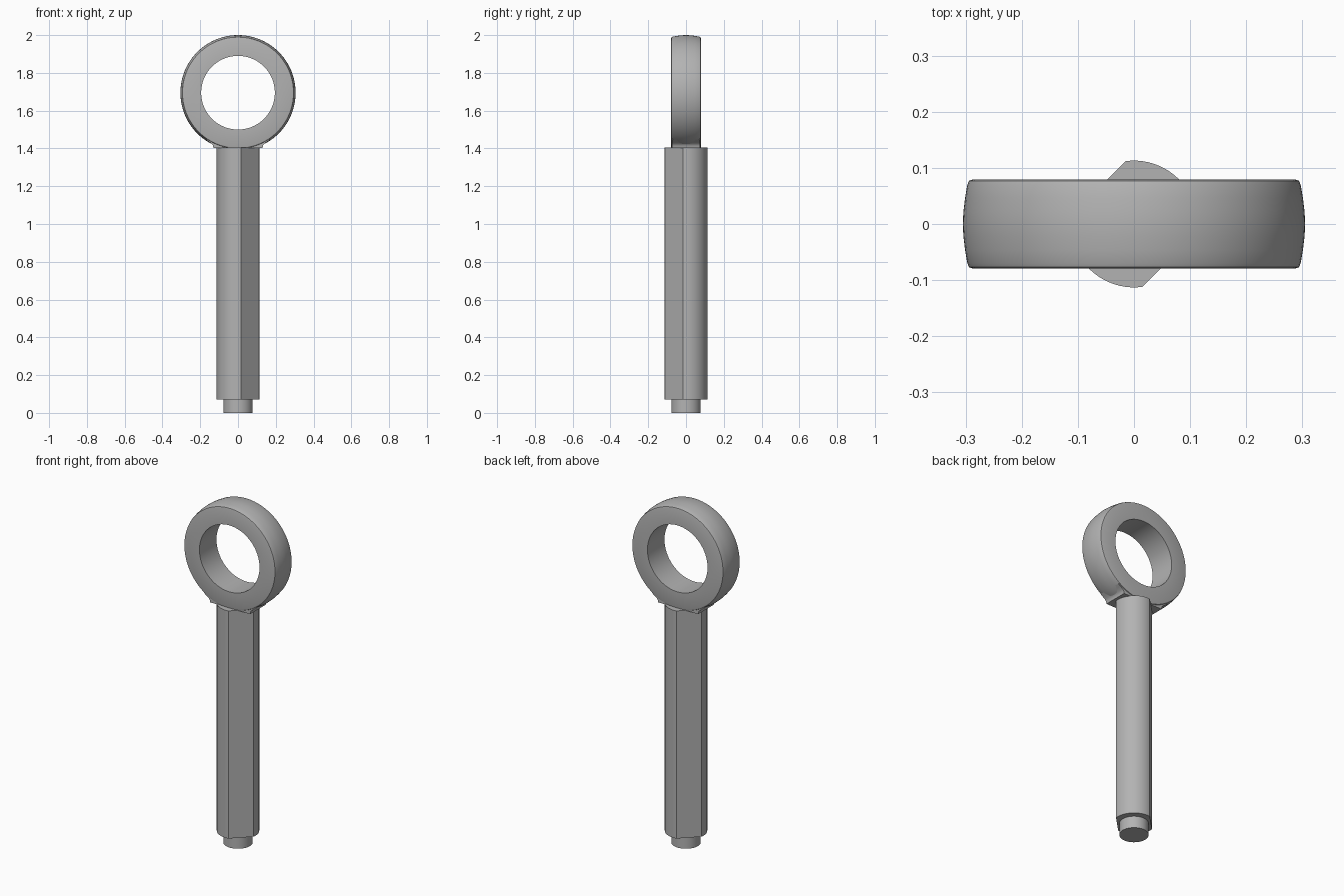
import bpy, bmesh
from math import radians, pi, cos, sin, acos, sqrt
from mathutils import Vector, Matrix

cube = bpy.data.objects.get("Cube")
if cube:
    bpy.data.objects.remove(cube, do_unlink=True)

GREY = (0.45, 0.45, 0.45, 1)
steel = bpy.data.materials.new("grey steel")
steel.use_nodes = True
steel.diffuse_color = GREY
steel.node_tree.nodes["Principled BSDF"].inputs["Base Color"].default_value = GREY


def finish(bm, name, angle=30):
    """Turn a bmesh into a smooth-shaded object with sharp edges kept."""
    bmesh.ops.remove_doubles(bm, verts=bm.verts, dist=1e-5)
    bmesh.ops.recalc_face_normals(bm, faces=bm.faces)
    mesh = bpy.data.meshes.new(name)
    bm.to_mesh(mesh)
    bm.free()
    mesh.materials.append(steel)
    obj = bpy.data.objects.new(name, mesh)
    bpy.context.collection.objects.link(obj)
    bpy.ops.object.select_all(action='DESELECT')
    obj.select_set(True)
    bpy.context.view_layer.objects.active = obj
    bpy.ops.object.shade_smooth_by_angle(angle=radians(angle))
    return obj


def prism(name, outline, direction):
    """Extrude a closed outline along a direction."""
    bm = bmesh.new()
    face = bm.faces.new([bm.verts.new(p) for p in outline])
    new = bmesh.ops.extrude_face_region(bm, geom=[face])["geom"]
    verts = [g for g in new if isinstance(g, bmesh.types.BMVert)]
    bmesh.ops.translate(bm, verts=verts, vec=direction)
    return finish(bm, name)


def circle(radius, z, start=0, end=2 * pi, count=48):
    step = (end - start) / count
    return [Vector((radius * cos(start + i * step), radius * sin(start + i * step), z))
            for i in range(count)]


# Round shaft with two opposite flats, turned 45 degrees
R, FLAT = 0.113, 0.09
half = acos(FLAT / R)
section = []
for middle in (pi / 4, 5 * pi / 4):
    reach = pi / 2 - half
    section += circle(R, 0.07, middle - reach, middle + reach, 20)
    section.append(Vector((R * cos(middle + reach), R * sin(middle + reach), 0.07)))
prism("shaft", section, (0, 0, 1.335))

# Short pin under the shaft
prism("end_pin", circle(0.078, 0), (0, 0, 0.08))

# Ring: a barrel-shaped section spun around the y axis
CENTRE, HOLE, RIM, HALF = 1.695, 0.195, 0.305, 0.079
outer = [(0.288, HALF), (0.294, 0.077), (0.297, 0.070), (0.301, 0.047), (0.304, 0.022)]
profile = [(HOLE, HALF)] + outer + [(RIM, 0)]
profile += [(r, -y) for r, y in reversed(outer)] + [(HOLE, -HALF)]
bm = bmesh.new()
verts = [bm.verts.new((r, y, CENTRE)) for r, y in profile]
edges = [bm.edges.new((verts[i], verts[(i + 1) % len(verts)])) for i in range(len(verts))]
bmesh.ops.spin(bm, geom=verts + edges, cent=(0, 0, CENTRE), axis=(0, 1, 0),
               angle=2 * pi, steps=96, use_merge=True)
finish(bm, "ring", 40)

# Neck with concave flanks blending the ring into the shaft
flank = [(0.13, 1.402), (0.132, 1.415), (0.14, 1.426), (0.155, 1.436), (0.17, 1.447)]
arch = [(0.12, 1.47), (0.06, 1.45)]
neck_side = flank + arch
outline = [Vector((x, -0.073, z)) for x, z in neck_side]
outline += [Vector((-x, -0.073, z)) for x, z in reversed(neck_side)]
prism("neck", outline, (0, 0.146, 0))
